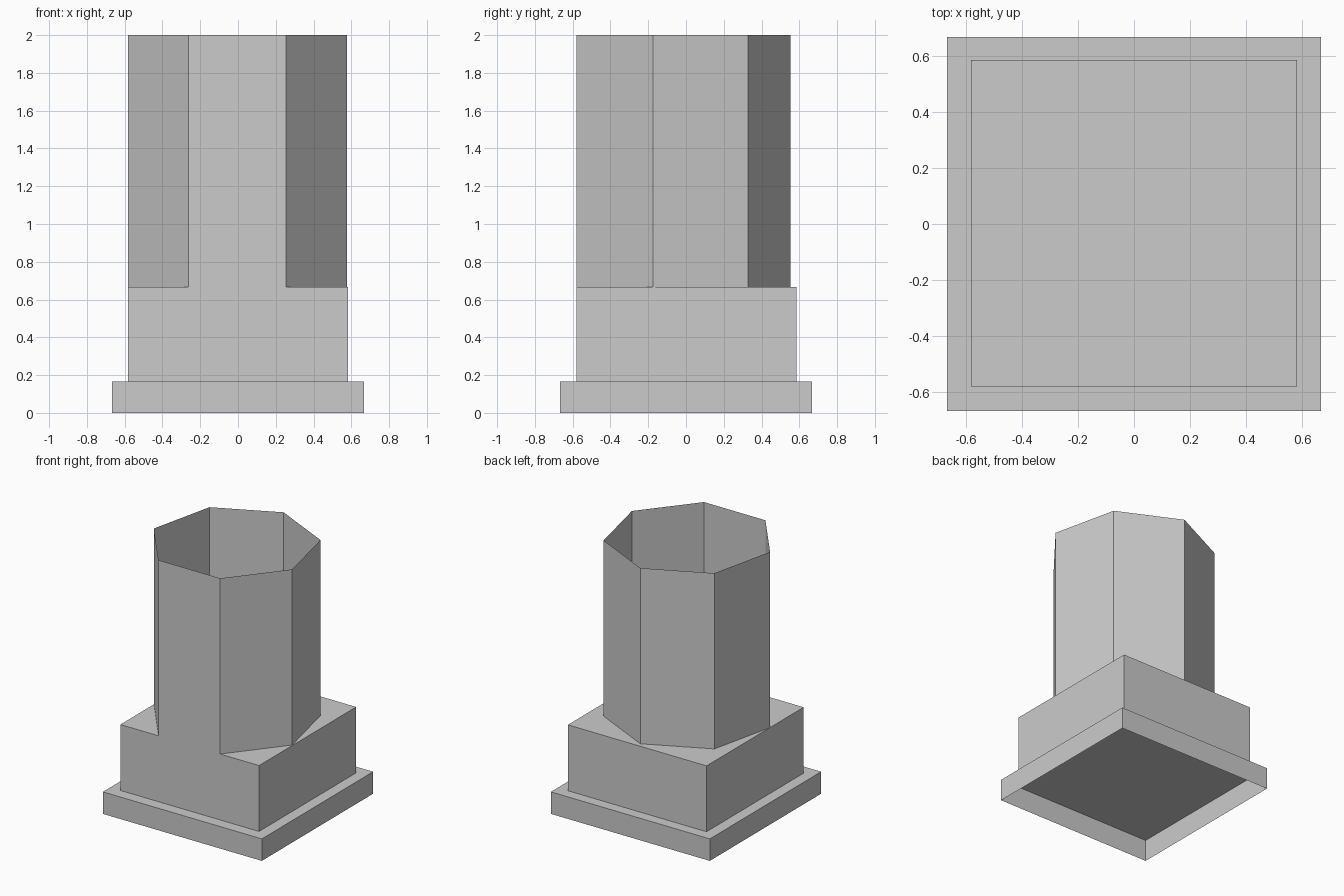
import bpy, bmesh, math

old = bpy.data.objects.get("Cube")
if old:
    bpy.data.objects.remove(old)

# Single stone colour
stone = bpy.data.materials.new("grey_stone")
stone.use_nodes = True
GREY = (0.6, 0.6, 0.6, 1)
stone.diffuse_color = GREY
stone.node_tree.nodes["Principled BSDF"].inputs["Base Color"].default_value = GREY


def prism(name, outline, z0, z1, bottom, top):
    """Extrude a closed outline, with optional end caps."""
    bm = bmesh.new()
    low = [bm.verts.new((x, y, z0)) for x, y in outline]
    high = [bm.verts.new((x, y, z1)) for x, y in outline]
    n = len(outline)
    for i in range(n):
        j = (i + 1) % n
        bm.faces.new((low[i], low[j], high[j], high[i]))
    if bottom:
        bm.faces.new(low[::-1])
    if top:
        bm.faces.new(high)
    mesh = bpy.data.meshes.new(name)
    bm.to_mesh(mesh)
    bm.free()
    mesh.materials.append(stone)
    obj = bpy.data.objects.new(name, mesh)
    bpy.context.collection.objects.link(obj)
    return obj


def square(h, cy=0):
    return [(-h, cy - h), (h, cy - h), (h, cy + h), (-h, cy + h)]


# Plinth slab, hollow underneath
prism("plinth_slab", square(0.667), 0, 0.167, False, True)

# Pedestal block
prism("pedestal_block", square(0.582, 0.003), 0.167, 0.667, True, True)

# Seven-sided open tube with one flat side to the front
SIDES, RADIUS = 7, 0.595
step = 2 * math.pi / SIDES
ring = [(-0.003 + RADIUS * math.cos(math.pi / 2 + i * step),
         -0.043 + RADIUS * math.sin(math.pi / 2 + i * step)) for i in range(SIDES)]
prism("column_tube", ring, 0.667, 2, False, False)
